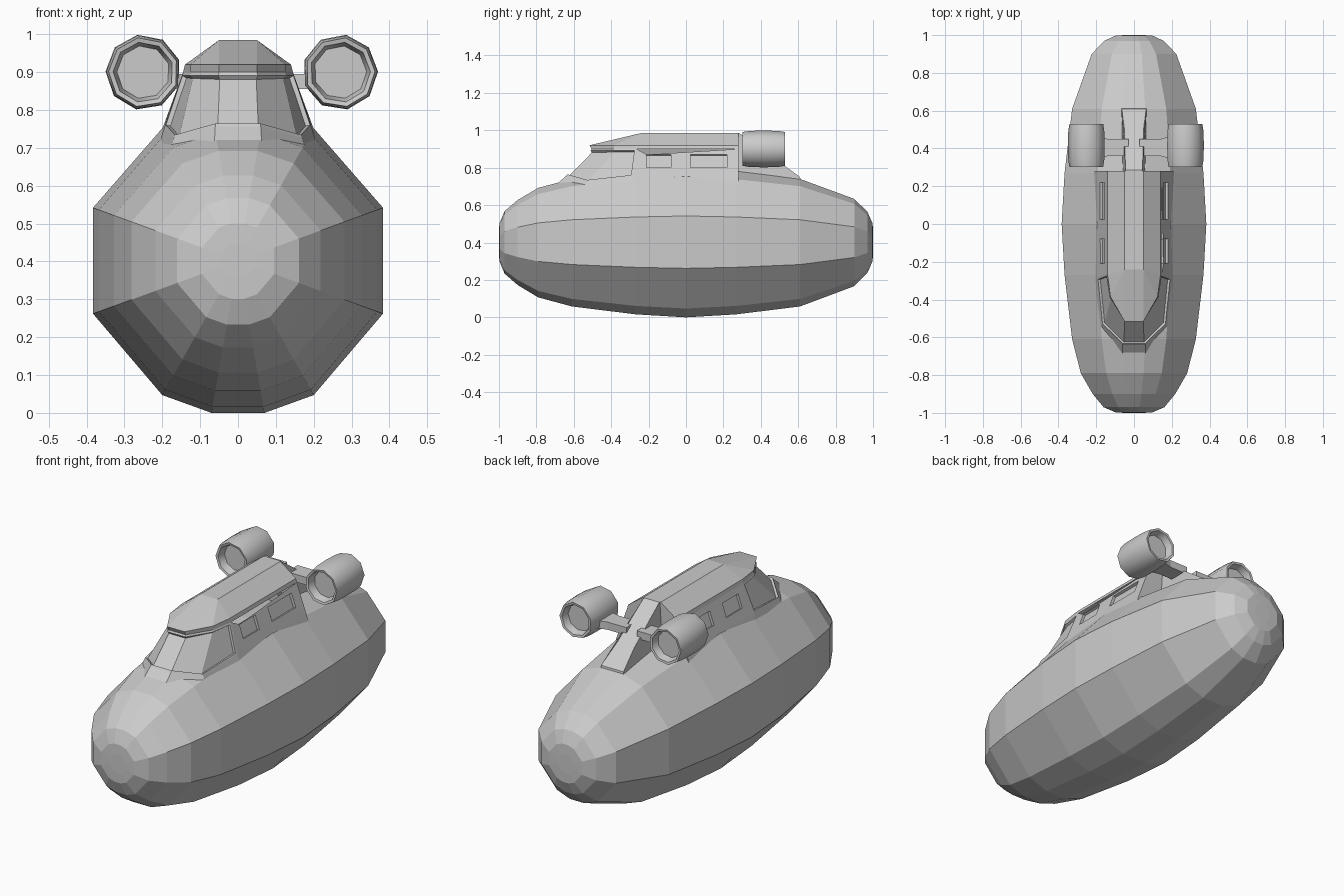
import bpy, bmesh, math
from mathutils import Vector

if "Cube" in bpy.data.objects:
    bpy.data.objects.remove(bpy.data.objects["Cube"])


def finish(bm, name, smooth=False):
    bmesh.ops.remove_doubles(bm, verts=bm.verts[:], dist=0.0005)
    bmesh.ops.recalc_face_normals(bm, faces=bm.faces[:])
    mesh = bpy.data.meshes.new(name)
    bm.to_mesh(mesh)
    bm.free()
    ob = bpy.data.objects.new(name, mesh)
    bpy.context.collection.objects.link(ob)
    bpy.ops.object.select_all(action='DESELECT')
    ob.select_set(True)
    bpy.context.view_layer.objects.active = ob
    if smooth:
        bpy.ops.object.shade_smooth_by_angle(angle=math.radians(50))
    return ob


def loft(bm, rows, closed=True, caps=True):
    """Skin a list of point rows; returns the faces of each band."""
    vs = [[bm.verts.new(p) for p in row] for row in rows]
    bands = []
    for a, b in zip(vs, vs[1:]):
        n = len(a)
        bands.append([bm.faces.new((a[i], a[(i + 1) % n], b[(i + 1) % n], b[i]))
                      for i in range(n if closed else n - 1)])
    if caps:
        bm.faces.new(vs[0])
        bm.faces.new(vs[-1])
    return bands


# Hull: one twelve-sided section scaled along y
half = [(.07, -.402), (.2, -.355), (.383, -.14), (.383, .14), (.2, .35), (.07, .395)]
section = half + [(-x, z) for x, z in reversed(half)]
stations = [(-1, .12), (-.998, .25), (-.97, .42), (-.9, .57), (-.79, .735), (-.61, .855), (-.27, .96),
            (0, 1), (.27, .96), (.61, .855), (.9, .585), (.97, .41), (.998, .25), (1, .12)]
bm = bmesh.new()
loft(bm, [[(x * s, y, .402 + z * s) for x, z in section] for y, s in stations])
finish(bm, "hull")

# Cabin: half loops from rear wall to nose, mirrored, stacked from skirt to roof
loops = [
    [(.23, .28, .66), (.225, -.27, .66), (.2, -.57, .64), (.065, -.74, .67)],
    [(.2, .28, .75), (.195, -.285, .752), (.17, -.53, .725), (.06, -.64, .757)],
    [(.145, .28, .9), (.145, -.265, .9), (.125, -.385, .9), (.05, -.505, .9)],
    [(.14, .28, .92), (.14, -.27, .92), (.125, -.385, .92), (.05, -.515, .92)],
    [(.05, .28, .985), (.05, -.24, .985), (.05, -.24, .985), (.05, -.24, .985)],
]
bm = bmesh.new()
bands = loft(bm, [l + [(-x, y, z) for x, y, z in reversed(l)] for l in loops])
glass = bands[1][1:6]
bmesh.ops.remove_doubles(bm, verts=bm.verts[:], dist=0.0005)
bmesh.ops.recalc_face_normals(bm, faces=bm.faces[:])
# Recessed windscreen
bmesh.ops.inset_region(bm, faces=glass, thickness=.01, depth=0, use_even_offset=True)
bmesh.ops.inset_region(bm, faces=glass, thickness=.002, depth=-.012, use_even_offset=True)
cabin = finish(bm, "cabin")

# Recessed side windows
for side in (1, -1):
    for y0, y1 in ((-.21, -.08), (.025, .22)):
        bpy.ops.mesh.primitive_cube_add(size=1, location=(side * .169, (y0 + y1) / 2, .836),
                                        rotation=(0, -side * math.radians(20), 0))
        cutter = bpy.context.object
        cutter.name = "window_cutter"
        cutter.scale = (.03, y1 - y0, .073)
        cutter.hide_render = True
        bpy.context.view_layer.objects.active = cabin
        mod = cabin.modifiers.new("window", 'BOOLEAN')
        mod.object = cutter
        mod.solver = 'EXACT'
        bpy.ops.object.modifier_apply(modifier=mod.name)
        bpy.data.objects.remove(cutter)

# Tail fin sloping down from the roof to the hull
bm = bmesh.new()
loft(bm, [[(s * .045, .25, .985), (s * .045, .285, .985), (s * .05, .5, .83),
           (s * .065, .61, .75), (s * .065, .62, .68), (s * .065, .25, .68)] for s in (-1, 1)])
finish(bm, "tail_fin")

# Engine pods: nine-sided barrels with recessed ends, and their struts
pod = [(.07, .345), (.08, .305), (.092, .302), (.098, .34), (.1, .415),
       (.098, .49), (.092, .53), (.08, .528), (.07, .49)]
for cx, side in ((-.25, -1), (.27, 1)):
    label = "right" if side > 0 else "left"
    bm = bmesh.new()
    angles = [math.radians(81 + 40 * i) for i in range(9)]
    loft(bm, [[(cx + r * side * math.cos(a), y, .9 + r * math.sin(a)) for a in angles]
              for r, y in pod])
    finish(bm, "engine_pod_" + label, smooth=True)
    bm = bmesh.new()
    loft(bm, [[(side * x, .405 + sy * w, .875 + sz * .02) for sy, sz in
               ((-1, -1), (1, -1), (1, 1), (-1, 1))]
              for x, w in ((.03, .045), (.14, .045), (abs(cx) - .075, .06))])
    finish(bm, "engine_strut_" + label)
